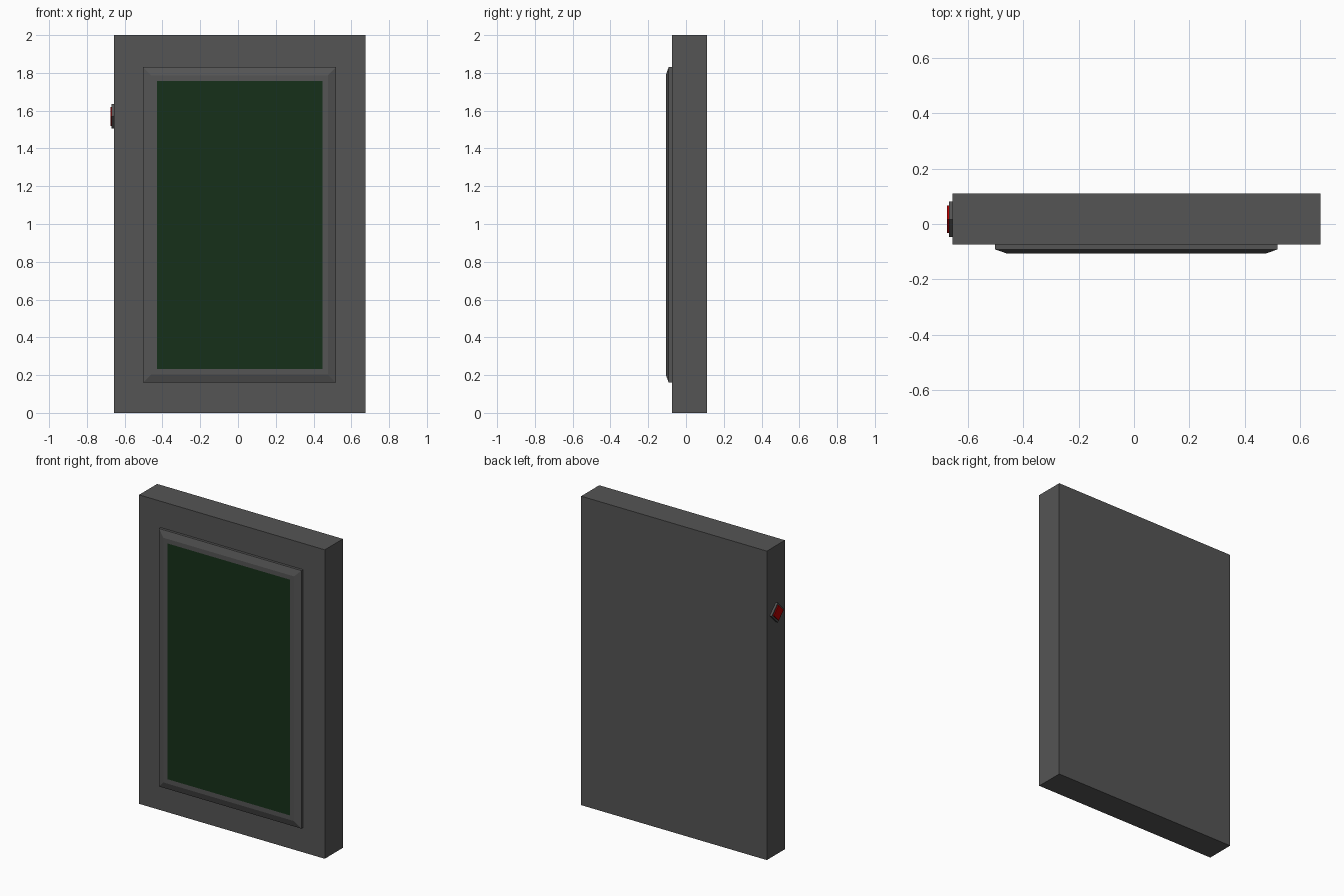
import bpy, bmesh, math

if "Cube" in bpy.data.objects:
    bpy.data.objects.remove(bpy.data.objects["Cube"])


def material(name, rgb):
    m = bpy.data.materials.new(name)
    m.diffuse_color = (*rgb, 1)
    m.use_nodes = True
    m.node_tree.nodes["Principled BSDF"].inputs["Base Color"].default_value = m.diffuse_color
    return m


GREY = material("dark_grey", (0.09, 0.09, 0.09))
GREEN = material("dark_green", (0.008, 0.03, 0.01))
RED = material("red", (0.45, 0.0, 0.0))


def finish(ob, name, mat):
    ob.name = name
    ob.data.materials.append(mat)
    return ob


def box(name, x0, x1, y0, y1, z0, z1, mat):
    bpy.ops.mesh.primitive_cube_add(
        size=1, location=((x0 + x1) / 2, (y0 + y1) / 2, (z0 + z1) / 2))
    ob = bpy.context.object
    ob.scale = (x1 - x0, y1 - y0, z1 - z0)
    bpy.ops.object.transform_apply(location=False, rotation=False)
    return finish(ob, name, mat)


def diamond(name, x0, x1, radius, mat):
    # four-sided cylinder along x, standing on its corner
    bpy.ops.mesh.primitive_cylinder_add(
        vertices=4, radius=radius, depth=x1 - x0,
        location=((x0 + x1) / 2, 0.017, 1.57), rotation=(0, math.pi / 2, 0))
    return finish(bpy.context.object, name, mat)


# Slab body
box("body", -0.656, 0.674, -0.075, 0.11, 0, 2, GREY)

# Raised bezel: stacked rectangles (inset, y) give side wall, chamfer and flat rim
X0, X1, Z0, Z1 = -0.502, 0.519, 0.16, 1.83
FRONT = -0.107
bm = bmesh.new()
rings = []
for inset, y in ((0, -0.075), (0, -0.092), (0.043, FRONT), (0.072, FRONT)):
    a, b, c, d = X0 + inset, X1 - inset, Z0 + inset, Z1 - inset
    rings.append([bm.verts.new((x, y, z)) for x, z in ((a, c), (b, c), (b, d), (a, d))])
for lo, hi in zip(rings, rings[1:]):
    for i in range(4):
        j = (i + 1) % 4
        bm.faces.new((lo[i], lo[j], hi[j], hi[i]))
mesh = bpy.data.meshes.new("bezel")
bm.to_mesh(mesh)
bm.free()
bezel = bpy.data.objects.new("bezel", mesh)
bpy.context.collection.objects.link(bezel)
finish(bezel, "bezel", GREY)

# Screen panel, flush with the rim
box("screen", X0 + 0.072, X1 - 0.072, FRONT, -0.075, Z0 + 0.072, Z1 - 0.072, GREEN)

# Side button
diamond("button_base", -0.67, -0.65, 0.064, GREY)
diamond("button", -0.676, -0.66, 0.05, RED)
